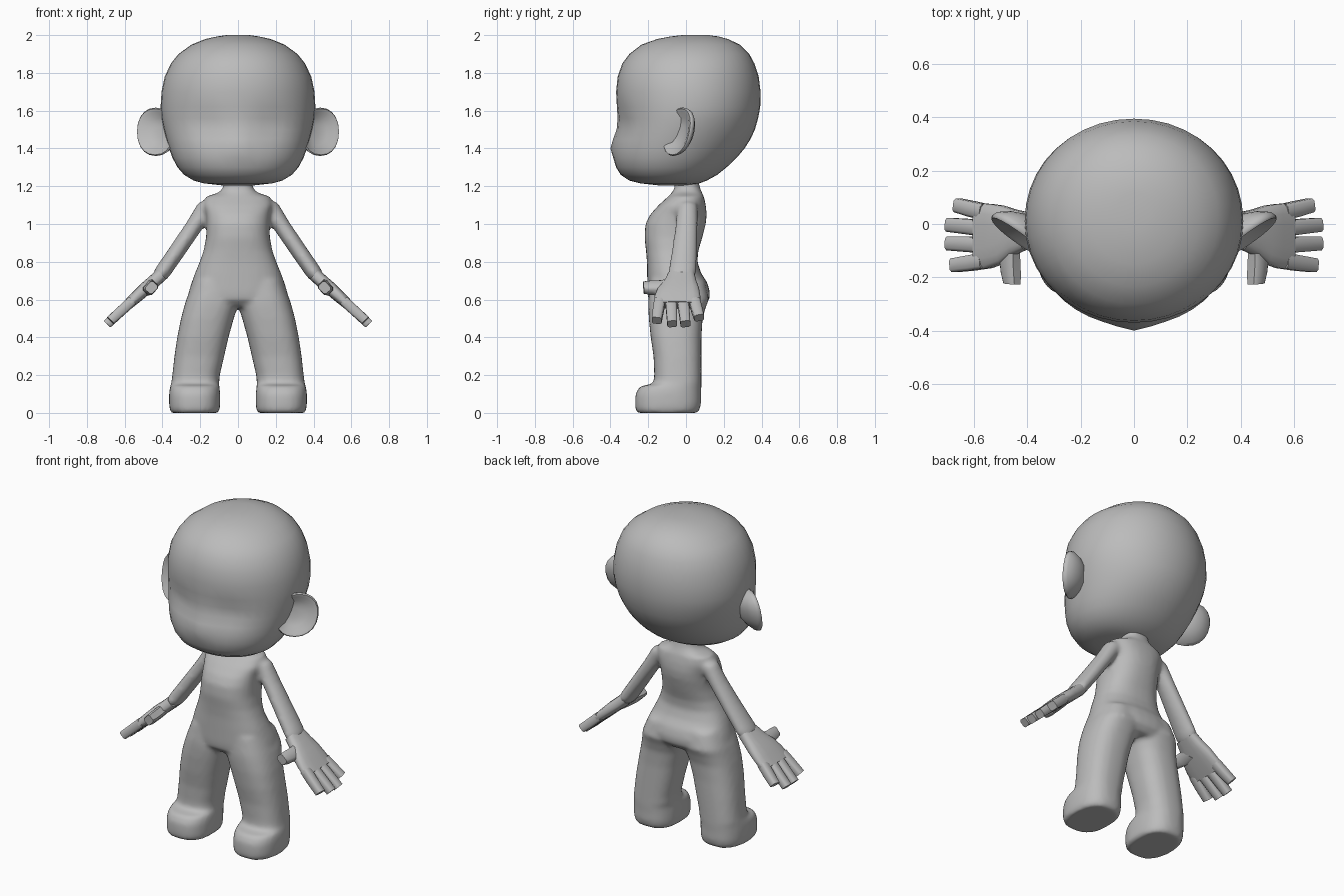
import bpy, bmesh, math
from mathutils import Vector, Matrix

skin = bpy.data.materials.new("plain_grey")
skin.diffuse_color = (0.5, 0.5, 0.5, 1)


def power(v, e):
    return math.copysign(abs(v) ** (2 / e), v)


def loft(bm, rings):
    """Skin a list of equally long point rings and cap both ends."""
    rows = [[bm.verts.new(p) for p in r] for r in rings]
    n = len(rows[0])
    for a, b in zip(rows, rows[1:]):
        for i in range(n):
            j = (i + 1) % n
            bm.faces.new((a[i], a[j], b[j], b[i]))
    bm.faces.new(rows[0])
    bm.faces.new(rows[-1])


def ring(c, u, v, n=20, e=2.0, start=0.0):
    """Superellipse around c, spanned by the half axes u and v."""
    c, u, v = Vector(c), Vector(u), Vector(v)
    ts = [start + 2 * math.pi * i / n for i in range(n)]
    return [c + u * power(math.cos(t), e) + v * power(math.sin(t), e) for t in ts]


def level(z, x0, x1, yf, yb, yc=None, n=32, e=2.2):
    """Horizontal ring with its own front and back depth."""
    yc = (yf + yb) / 2 if yc is None else yc
    cx, rx = (x0 + x1) / 2, (x1 - x0) / 2
    pts = []
    for i in range(n):
        t = 2 * math.pi * i / n
        s = power(math.sin(t), e)
        pts.append(Vector((cx + rx * power(math.cos(t), e),
                           yc + s * ((yb - yc) if s > 0 else (yc - yf)), z)))
    return pts


def finish(name, bm, angle=None, mirror=False):
    bmesh.ops.recalc_face_normals(bm, faces=bm.faces)
    me = bpy.data.meshes.new(name)
    bm.to_mesh(me)
    bm.free()
    me.materials.append(skin)
    ob = bpy.data.objects.new(name, me)
    bpy.context.collection.objects.link(ob)
    if angle:
        bpy.ops.object.select_all(action='DESELECT')
        ob.select_set(True)
        bpy.context.view_layer.objects.active = ob
        bpy.ops.object.shade_smooth_by_angle(angle=math.radians(angle))
    if mirror:
        m = ob.modifiers.new("Mirror", 'MIRROR')
        m.use_mirror_merge = False
    return ob


# Head: z, half width, front, back, y of the widest point
head_rows = [
    (2.0, .06, -.02, .12, .05), (1.993, .11, -.08, .17, .05), (1.98, .17, -.15, .22, .04),
    (1.95, .245, -.235, .285, .03), (1.9, .315, -.30, .335, .02), (1.85, .355, -.337, .362, .02),
    (1.78, .388, -.362, .385, .01), (1.7, .405, -.37, .395, .01), (1.62, .41, -.366, .393, .01),
    (1.56, .405, -.363, .382, .0), (1.5, .393, -.368, .365, -.02), (1.45, .38, -.378, .342, -.04),
    (1.4, .365, -.383, .31, -.06), (1.35, .347, -.382, .268, -.08), (1.3, .32, -.37, .215, -.09),
    (1.26, .285, -.345, .165, -.1), (1.23, .235, -.30, .11, -.1), (1.215, .18, -.24, .07, -.09),
    (1.205, .09, -.15, .03, -.06)]
bm = bmesh.new()
loft(bm, [level(z, -w, w, f, b, c, 40, 2.05) for z, w, f, b, c in head_rows])
for v in bm.verts:  # shallow eye hollows and a small nose
    x, y, z = v.co
    if y < -.1:
        v.co.y += .022 * math.exp(-((abs(x) - .17) / .1) ** 2 - ((z - 1.52) / .07) ** 2)
        v.co.y -= .018 * math.exp(-(x / .06) ** 2 - ((z - 1.41) / .045) ** 2)
finish("head", bm, 60)

# Body: torso, legs and arms fused into one skin
torso_rows = [
    (1.25, .08, -.06, .06), (1.19, .078, -.06, .075), (1.165, .105, -.075, .085),
    (1.145, .17, -.095, .095), (1.1, .185, -.145, .105), (1.05, .17, -.19, .11),
    (1.0, .167, -.215, .105), (.93, .169, -.22, .087), (.86, .182, -.212, .066),
    (.8, .203, -.207, .06), (.74, .228, -.206, .08), (.69, .246, -.205, .113),
    (.64, .262, -.204, .127), (.6, .25, -.2, .125), (.56, .15, -.16, .09)]
leg_rows = [
    (.7, .0, .235, -.19, .10), (.6, .0, .274, -.2, .122), (.56, .003, .286, -.2, .105),
    (.5, .022, .302, -.197, .088), (.4, .05, .322, -.187, .082), (.3, .073, .337, -.172, .082),
    (.2, .096, .348, -.168, .082), (.155, .1, .354, -.172, .082), (.14, .098, .36, -.245, .082),
    (.1, .094, .365, -.268, .08), (.05, .094, .365, -.27, .08), (.015, .096, .362, -.268, .072),
    (.0, .105, .353, -.258, .062)]
arm_rows = [  # x, y, z, half thickness, half depth
    (.09, .01, 1.11, .04, .055), (.17, .008, 1.085, .05, .055), (.235, .003, .985, .045, .06),
    (.32, -.008, .86, .044, .068), (.40, -.02, .745, .043, .075), (.425, -.024, .712, .036, .068)]
bm = bmesh.new()
loft(bm, [level(z, -w, w, f, b, e=2.4) for z, w, f, b in torso_rows])
for s in (1, -1):
    loft(bm, [level(z, min(s * a, s * b), max(s * a, s * b), f, k, e=2.5)
              for z, a, b, f, k in leg_rows])
    loft(bm, [ring((s * x, y, z), Vector((s * .795, 0, .607)) * t, (0, d, 0))
              for x, y, z, t, d in arm_rows])
body = finish("body", bm)
rm = body.modifiers.new("Fuse", 'REMESH')
rm.mode, rm.voxel_size, rm.use_smooth_shade = 'VOXEL', .013, True
sm = body.modifiers.new("Soften", 'SMOOTH')
sm.factor, sm.iterations = .5, 7

# Hands: laid out along local x, then tilted to follow the arm
tilt = Matrix(((.69, 0, .72, .425), (0, 1, 0, 0), (-.72, 0, .69, .712), (0, 0, 0, 1)))


def bar(bm, rows, n=8, e=4.0):
    """Rounded bar through (x, y, z, half width, half thickness, turn)."""
    loft(bm, [ring((x, y, z), (-math.sin(a) * w, math.cos(a) * w, 0), (0, 0, t),
                   n, e, math.pi / n) for x, y, z, w, t, a in rows])


bm = bmesh.new()
bar(bm, [(-.03, -.025, 0, .07, .036, 0), (.03, -.03, .004, .085, .036, 0),
         (.09, -.04, .01, .11, .036, 0), (.15, -.045, .014, .122, .033, 0),
         (.215, -.047, .018, .126, .028, 0)], 16, 3)
for y0, y1, tip in ((.045, .07, .315), (-.018, -.003, .36), (-.08, -.073, .36), (-.138, -.155, .335)):
    a = math.atan2(y1 - y0, tip - .19)
    bar(bm, [(.18, y0, .016, .031, .028, a), (.25, (y0 + y1) / 2, .02, .03, .028, a),
             (tip, y1, .026, .027, .026, a)])
# thumb
bar(bm, [(.06, -.06, .0, .05, .03, -.9), (.065, -.13, -.005, .042, .031, -1.2),
         (.062, -.185, -.008, .037, .031, -1.45), (.058, -.225, -.01, .031, .026, -1.5)])
bm.transform(tilt)
finish("hand", bm, 50, True)

# Ears: cupped shells, leaning with height
bm = bmesh.new()
out, face = Vector((.82, .57, 0)), Vector((.57, -.82, 0))
loft(bm, [ring(Vector((.43, -.035, 1.488)) + face * d + out * o, out * r, (0, 0, r * 1.05), 20, 2.2)
          for d, o, r in ((-.07, -.02, .045), (-.045, -.01, .085), (-.012, 0, .115), (.008, 0, .122),
                          (.016, 0, .116), (.01, -.004, .1), (-.012, -.012, .07), (-.02, -.02, .03))])
for v in bm.verts:
    v.co.y += .2 * (v.co.z - 1.49)
finish("ear", bm, 60, True)
